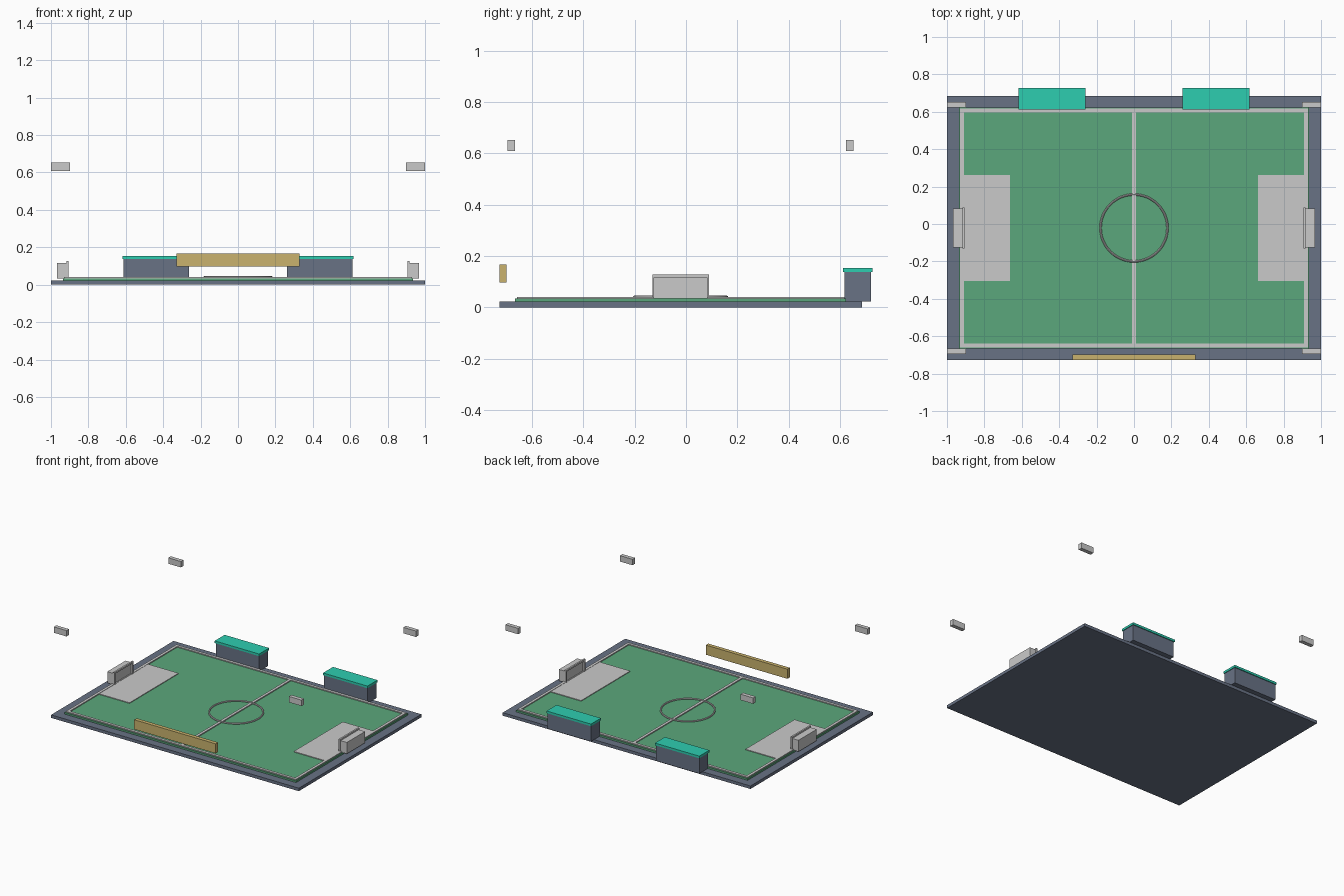
import bpy
import math

cube = bpy.data.objects.get("Cube")
if cube:
    bpy.data.objects.remove(cube, do_unlink=True)

CY = -0.021     # middle of the ground along y


def material(name, rgb):
    m = bpy.data.materials.new(name)
    m.use_nodes = True
    m.diffuse_color = (*rgb, 1)
    m.node_tree.nodes["Principled BSDF"].inputs["Base Color"].default_value = (*rgb, 1)
    return m


slate = material("slate", (0.14, 0.17, 0.235))
grass = material("grass green", (0.105, 0.39, 0.2))
white = material("off white", (0.59, 0.59, 0.59))
teal = material("teal", (0.027, 0.61, 0.435))
gold = material("gold", (0.59, 0.45, 0.155))


def box(name, mat, x, y, z):
    """Box spanning the given (low, high) pairs."""
    spans = (x, y, z)
    bpy.ops.mesh.primitive_cube_add(size=1, location=[(a + b) / 2 for a, b in spans])
    ob = bpy.context.object
    ob.name = name
    ob.scale = [abs(b - a) for a, b in spans]
    bpy.ops.object.transform_apply(location=False, rotation=False, scale=True)
    ob.data.materials.append(mat)
    return ob


def around(half):
    return (CY - half, CY + half)


# Ground slab and grass
box("ground_slab", slate, (-1, 1), around(0.706), (0, 0.022))
box("pitch", grass, (-0.935, 0.935), around(0.645), (0.022, 0.034))

# Halfway line and centre circle
LINE = (0.033, 0.041)
box("halfway_line", white, (-0.01, 0.01), around(0.618), LINE)
bpy.ops.mesh.primitive_torus_add(major_radius=0.179, minor_radius=0.006,
                                 major_segments=48, minor_segments=8,
                                 location=(0, CY, 0.04))
circle = bpy.context.object
circle.name = "centre_circle"
circle.data.materials.append(white)
bpy.ops.object.shade_smooth_by_angle()

# Touch lines along the long sides
for side, s in (("front", -1), ("back", 1)):
    box(side + "_touch_line", white, (-0.929, 0.929),
        (CY + s * 0.618, CY + s * 0.638), LINE)

for side, s in (("right", -1), ("left", 1)):
    # Goal line and penalty area
    box(side + "_goal_line", white, (s * 0.909, s * 0.929), around(0.618), LINE)
    box(side + "_penalty_area", white, (s * 0.663, s * 0.915), around(0.283), (0.033, 0.039))

    # Goal: net block behind two posts and a crossbar
    box(side + "_goal_net", white, (s * 0.917, s * 0.967), around(0.105), (0.034, 0.117))
    for end, e in (("front", -1), ("back", 1)):
        box(f"{side}_goal_{end}_post", white, (s * 0.905, s * 0.917),
            (CY + e * 0.098, CY + e * 0.11), (0.034, 0.128))
    box(side + "_goal_crossbar", white, (s * 0.905, s * 0.917), around(0.11), (0.116, 0.128))

    # Team shelter with overhanging roof
    box(side + "_shelter", slate, (s * 0.263, s * 0.612), (0.618, 0.721), (0.022, 0.137))
    box(side + "_shelter_roof", teal, (s * 0.258, s * 0.617), (0.612, 0.727), (0.137, 0.153))

    # Floating corner floodlights
    for end, e in (("front", -1), ("back", 1)):
        box(f"{side}_{end}_floodlight", white, (s * 0.898, s),
            (CY + e * 0.645, CY + e * 0.674), (0.609, 0.652))

# Floating board over the front edge
box("front_board", gold, (-0.329, 0.329), (-0.727, -0.699), (0.096, 0.166))
